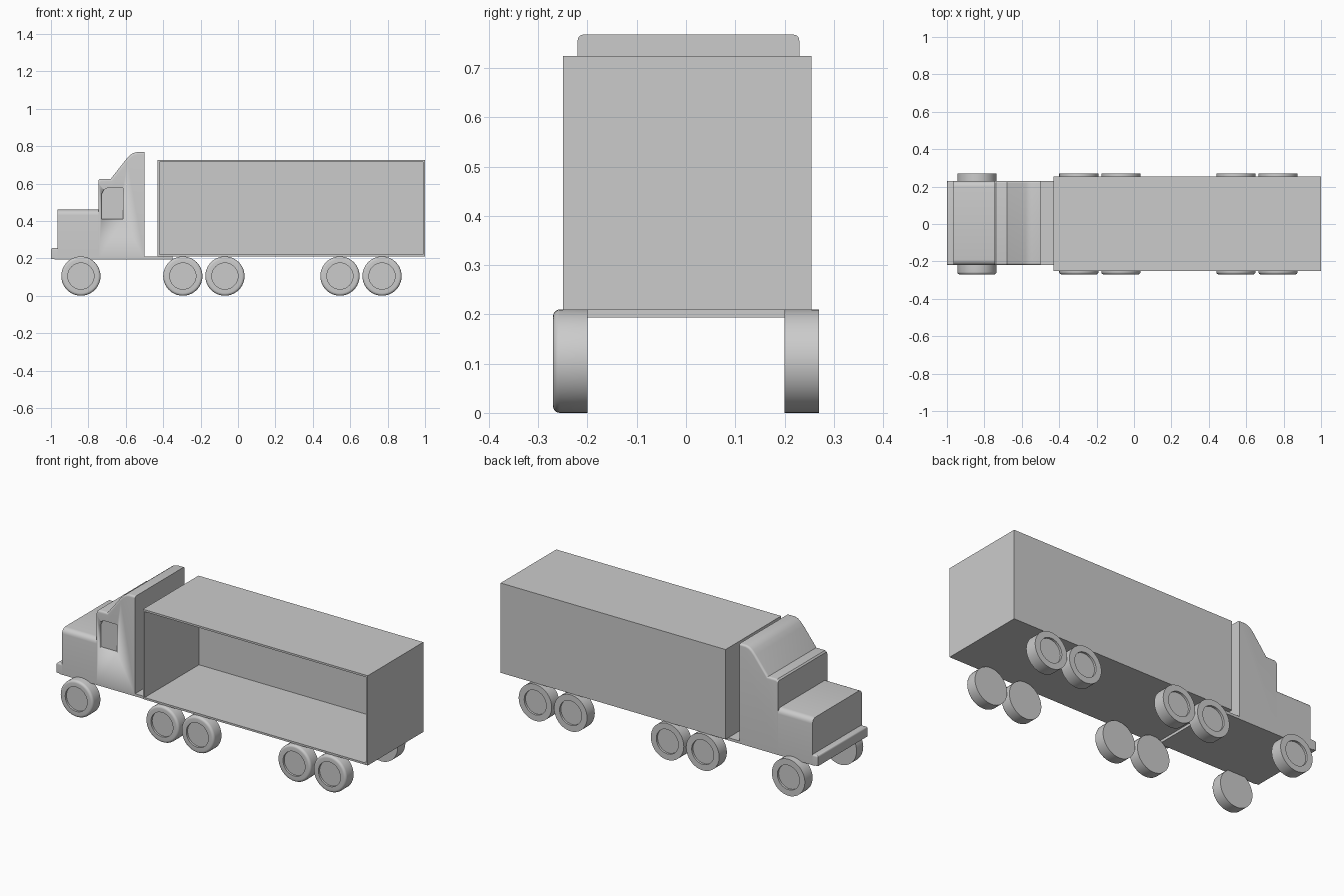
import bpy, bmesh, math

cube = bpy.data.objects.get("Cube")
if cube:
    bpy.data.objects.remove(cube, do_unlink=True)

grey = bpy.data.materials.new("plain_grey")
grey.use_nodes = True
grey.diffuse_color = (0.6, 0.6, 0.6, 1)
grey.node_tree.nodes["Principled BSDF"].inputs["Base Color"].default_value = (0.6, 0.6, 0.6, 1)


def finish(name, bm):
    """Turn a bmesh into a shaded object."""
    bmesh.ops.recalc_face_normals(bm, faces=bm.faces)
    mesh = bpy.data.meshes.new(name)
    bm.to_mesh(mesh)
    bm.free()
    obj = bpy.data.objects.new(name, mesh)
    bpy.context.collection.objects.link(obj)
    mesh.materials.append(grey)
    bpy.ops.object.select_all(action='DESELECT')
    obj.select_set(True)
    bpy.context.view_layer.objects.active = obj
    bpy.ops.object.shade_smooth_by_angle(angle=math.radians(35))
    return obj


def prism(name, profile, y0, y1, radius=0, rule=None):
    """Extrude an xz profile along y, rounding the edges chosen by the rule."""
    bm = bmesh.new()
    face = bm.faces.new([bm.verts.new((x, y0, z)) for x, z in profile])
    out = bmesh.ops.extrude_face_region(bm, geom=[face])
    for v in out["geom"]:
        if isinstance(v, bmesh.types.BMVert):
            v.co.y = y1
    if rule:
        edges = [e for e in bm.edges if rule(*(v.co for v in e.verts))]
        bmesh.ops.bevel(bm, geom=edges, offset=radius, segments=5,
                        profile=0.5, affect='EDGES')
    return finish(name, bm)


def rect(x0, x1, z0, z1):
    return [(x0, z0), (x1, z0), (x1, z1), (x0, z1)]


def is_side(a, b):
    return abs(a.y - b.y) < 1e-4


RIGHT, LEFT = -0.22, 0.23
BACK = -0.5

# Hood with rounded upper side edges, bumper and chassis plate
prism("hood", rect(-0.965, -0.745, 0.2, 0.46), RIGHT, LEFT, 0.03,
      lambda a, b: is_side(a, b) and min(a.z, b.z) > 0.45)
prism("bumper", rect(-1, -0.965, 0.197, 0.255), RIGHT, LEFT, 0.01,
      lambda a, b: max(a.x, b.x) < -0.99 and min(a.z, b.z) > 0.25
      or is_side(a, b) and min(a.z, b.z) > 0.25)
prism("chassis_plate", rect(-0.98, -0.35, 0.194, 0.209), RIGHT, LEFT)

# Cabin with sloped wind deflector and softened upper side edges
cabin = prism("cabin", [
    (-0.745, 0.2), (-0.745, 0.617), (-0.737, 0.625), (-0.68, 0.625),
    (-0.6, 0.727), (-0.58, 0.749), (-0.562, 0.762), (-0.54, 0.768),
    (BACK, 0.768), (BACK, 0.2)], RIGHT, LEFT, 0.012,
    lambda a, b: is_side(a, b) and min(a.z, b.z) > 0.61)

# Side window recess on the right side
cutter = prism("window_cutter", [
    (-0.73, 0.41), (-0.615, 0.41), (-0.615, 0.575), (-0.7, 0.575),
    (-0.718, 0.565), (-0.73, 0.54)], RIGHT - 0.05, RIGHT + 0.02)
cutter.hide_render = True
cut = cabin.modifiers.new("window_recess", 'BOOLEAN')
cut.operation = 'DIFFERENCE'
cut.solver = 'EXACT'
cut.object = cutter
bpy.context.view_layer.objects.active = cabin
bpy.ops.object.modifier_move_to_index(modifier=cut.name, index=0)
bpy.ops.object.modifier_apply(modifier=cut.name)
bpy.data.objects.remove(cutter, do_unlink=True)

# Trailer box, open on the right side
X0, X1, Z0, Z1, WALL = -0.43, 1.0, 0.209, 0.725, 0.011
Y0, Y1 = -0.25, 0.255
bm = bmesh.new()
bmesh.ops.create_cube(bm, size=1)
for v in bm.verts:
    v.co = (X1 if v.co.x > 0 else X0, Y1 if v.co.y > 0 else Y0, Z1 if v.co.z > 0 else Z0)
bm.normal_update()
opening = [f for f in bm.faces if f.normal.y < -0.9]
bmesh.ops.inset_region(bm, faces=opening, thickness=WALL, use_even_offset=True)
out = bmesh.ops.extrude_face_region(bm, geom=opening)
for v in out["geom"]:
    if isinstance(v, bmesh.types.BMVert):
        v.co.y = Y1 - WALL
bmesh.ops.delete(bm, geom=[f for f in opening if f.is_valid], context='FACES')
finish("trailer_box", bm)


# Wheels: lathed tyre with a recessed hub; right tyres have a rounded shoulder
def wheel(name, x, side):
    R, HUB, INNER, OUTER, DEPTH = 0.105, 0.07, 0.2, 0.27, 0.012
    if side < 0:
        r = 0.014
        arc = [math.radians(90 * i / 5) for i in range(6)]
        shoulder = [(R - r + r * math.cos(a), OUTER - r + r * math.sin(a)) for a in arc]
    else:
        shoulder = [(R, OUTER)]
    profile = [(0, INNER), (R, INNER)] + shoulder
    profile += [(HUB, OUTER), (HUB, OUTER - DEPTH), (0, OUTER - DEPTH)]
    bm = bmesh.new()
    verts = [bm.verts.new((x + p, side * y, R)) for p, y in profile]
    edges = [bm.edges.new(pair) for pair in zip(verts, verts[1:])]
    bmesh.ops.spin(bm, geom=verts + edges, cent=(x, 0, R), axis=(0, 1, 0),
                   angle=math.tau, steps=40)
    bmesh.ops.remove_doubles(bm, verts=bm.verts, dist=1e-4)
    finish(name, bm)


axles = {"steer": -0.84, "drive_front": -0.295, "drive_rear": -0.07,
         "trailer_front": 0.545, "trailer_rear": 0.77}
for axle, x in axles.items():
    wheel(axle + "_wheel_right", x, -1)
    wheel(axle + "_wheel_left", x, 1)
